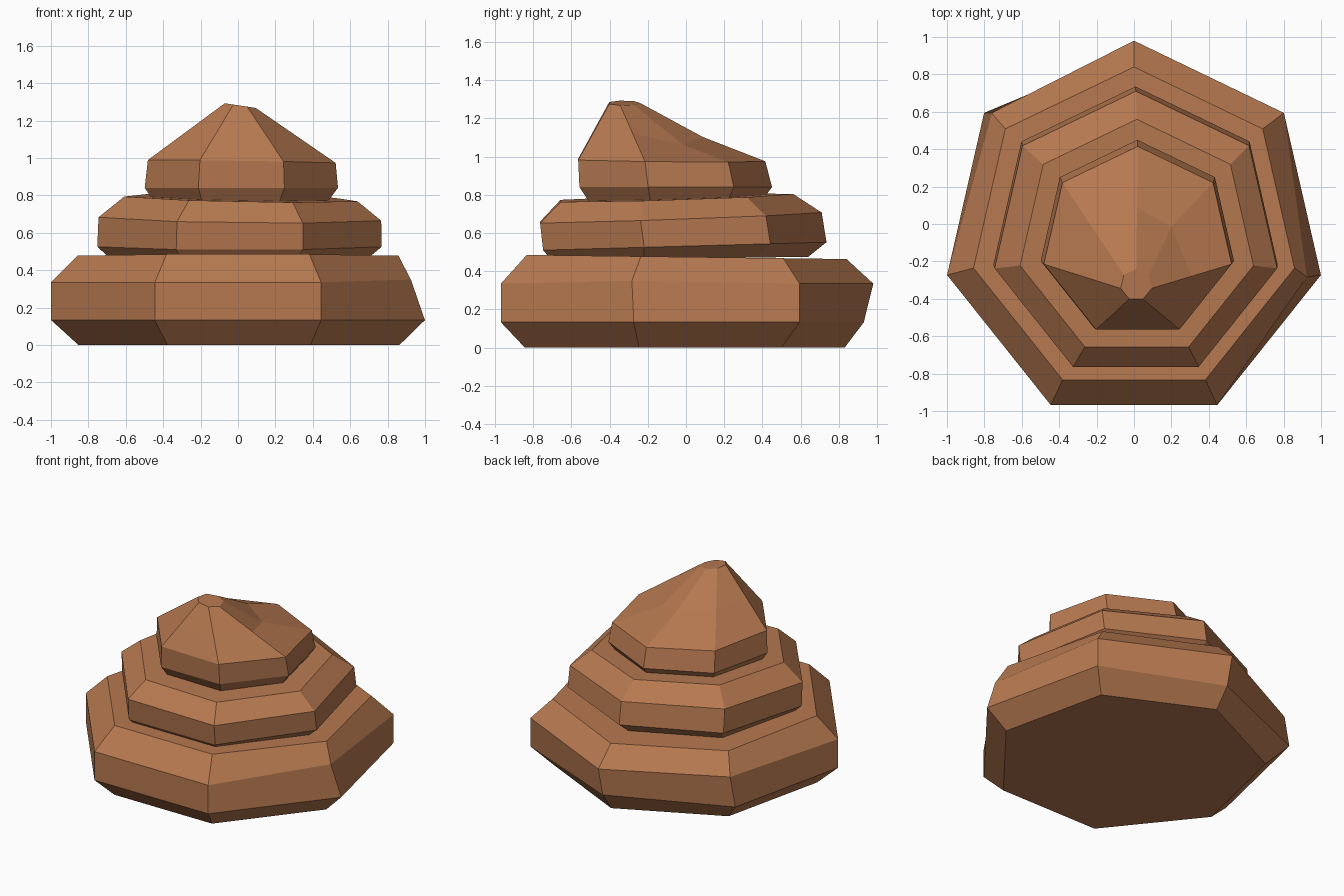
import bpy, bmesh, math
from mathutils import Vector

if "Cube" in bpy.data.objects:
    bpy.data.objects.remove(bpy.data.objects["Cube"])

mat = bpy.data.materials.new("brown_clay")
mat.diffuse_color = (0.47, 0.19, 0.08, 1)
mat.use_nodes = True
mat.node_tree.nodes["Principled BSDF"].inputs["Base Color"].default_value = mat.diffuse_color


def ring(r, cx, cy, z, tilt_x=0, tilt_y=0, shifts=None):
    """Seven-sided ring, first corner at the back, running counter-clockwise."""
    pts = []
    for k in range(7):
        a = math.pi / 2 + k * math.tau / 7
        dx, dy = r * math.cos(a), r * math.sin(a)
        p = Vector((cx + dx, cy + dy, z + tilt_x * dx + tilt_y * dy))
        pts.append(p + Vector((shifts or {}).get(k, (0, 0, 0))))
    return pts


def loft(name, rings):
    bm = bmesh.new()
    loops = [[bm.verts.new(p) for p in pts] for pts in rings]
    for lo, hi in zip(loops, loops[1:]):
        for k in range(7):
            j = (k + 1) % 7
            bm.faces.new((lo[k], lo[j], hi[j], hi[k]))
    bm.faces.new(loops[0][::-1])
    bm.faces.new(loops[-1])
    bmesh.ops.recalc_face_normals(bm, faces=bm.faces)
    mesh = bpy.data.meshes.new(name)
    bm.to_mesh(mesh)
    bm.free()
    mesh.materials.append(mat)
    obj = bpy.data.objects.new(name, mesh)
    bpy.context.collection.objects.link(obj)
    return obj


# Wide bottom tier, with a few uneven corners
loft("bottom_tier", [
    ring(0.88, 0.005, -0.05, 0),
    ring(1.025, 0, -0.045, 0.133, shifts={0: (0, -0.05, 0)}),
    ring(1.025, 0, -0.045, 0.335, shifts={5: (-0.075, -0.01, 0.015), 1: (0.04, 0, 0)}),
    ring(0.88, 0, -0.04, 0.475, tilt_y=-0.013),
])

# Middle tier, tilting up towards the back
loft("middle_tier", [
    ring(0.705, 0.005, -0.065, 0.465, tilt_y=0.015),
    ring(0.78, 0.008, -0.045, 0.53, tilt_y=0.028),
    ring(0.775, 0.01, -0.065, 0.68, tilt_x=-0.012, tilt_y=0.035),
    ring(0.64, 0.015, -0.08, 0.785, tilt_x=-0.02, tilt_y=0.03),
])

# Top tier, drawn up to a peak that leans forward, dented at the back right
shoulder = ring(0.515, 0.02, -0.1, 0.98, tilt_x=-0.015, tilt_y=-0.01)
peak = ring(0.085, 0.012, -0.325, 1.28, tilt_x=-0.15)
dents = {0: (0, 0.0, -0.025), 6: (-0.05, 0.01, -0.06)}
slope = [a.lerp(b, 0.5) + Vector(dents.get(k, (0, 0, 0)))
         for k, (a, b) in enumerate(zip(shoulder, peak))]
loft("top_tier", [
    ring(0.475, 0.015, -0.08, 0.765),
    ring(0.53, 0.018, -0.08, 0.84),
    shoulder, slope, peak,
])
